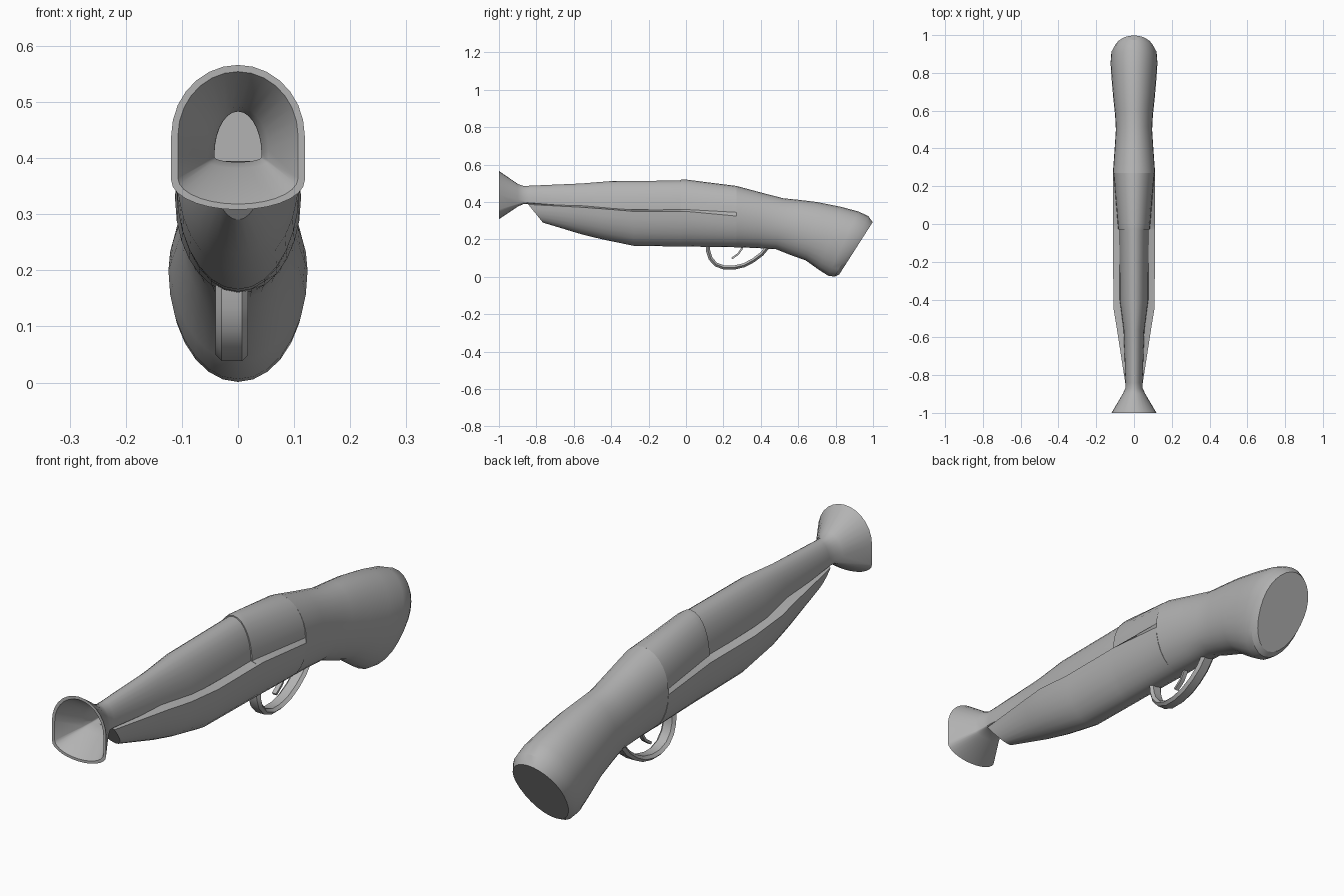
import bpy, bmesh, math

grey = bpy.data.materials.new("plain grey")
grey.diffuse_color = (0.45, 0.45, 0.45, 1)


def finish(name, bm):
    bmesh.ops.remove_doubles(bm, verts=bm.verts, dist=0.0002)
    bmesh.ops.recalc_face_normals(bm, faces=bm.faces)
    mesh = bpy.data.meshes.new(name)
    bm.to_mesh(mesh)
    bm.free()
    mesh.materials.append(grey)
    ob = bpy.data.objects.new(name, mesh)
    bpy.context.collection.objects.link(ob)
    bpy.ops.object.select_all(action='DESELECT')
    ob.select_set(True)
    bpy.context.view_layer.objects.active = ob
    bpy.ops.object.shade_smooth_by_angle(angle=math.radians(30))
    return ob


def loft(name, rings):
    """Skin a list of equal-length point rings and cap both ends."""
    bm = bmesh.new()
    vs = [[bm.verts.new(p) for p in r] for r in rings]
    n = len(vs[0])
    for a, b in zip(vs, vs[1:]):
        for i in range(n):
            j = (i + 1) % n
            bm.faces.new((a[i], a[j], b[j], b[i]))
    bm.faces.new(vs[0])
    bm.faces.new(vs[-1])
    return finish(name, bm)


def section(yt, yb, wu, zu, top, wl, zl, bot, n=14):
    """Half ellipse above, half ellipse below; the ring may lean from yb to yt."""
    pts = []
    for k in range(n + 1):
        a = math.pi * k / n
        pts.append((wu * math.cos(a), zu + (top - zu) * math.sin(a)))
    for k in range(n + 1):
        a = math.pi * (1 + k / n)
        pts.append((wl * math.cos(a), zl + (zl - bot) * math.sin(a)))
    return [(x, yb + (yt - yb) * (z - bot) / (top - bot), z) for x, z in pts]


def sweep(name, path, shape, cx):
    """Sweep a cross-section (x, normal) along a y-z path."""
    rings = []
    for i, (y, z) in enumerate(path):
        a, b = path[max(i - 1, 0)], path[min(i + 1, len(path) - 1)]
        ty, tz = b[0] - a[0], b[1] - a[1]
        d = math.hypot(ty, tz)
        rings.append([(cx + x, y - tz / d * s, z + ty / d * s) for x, s in shape])
    return loft(name, rings)


# stock: trough under the barrel, full shell behind it, leaning butt
stock = [
    (-.85, -.765, .036, .392, .395, .046, .387, .290),
    (-.56, -.56, .050, .382, .385, .090, .372, .228),
    (-.45, -.45, .065, .372, .375, .108, .364, .201),
    (-.28, -.28, .070, .359, .362, .110, .350, .166),
    (-.03, -.03, .075, .360, .363, .110, .350, .162),
    (-.03, -.03, .083, .360, .519, .110, .350, .162),
    (.00, .00, .086, .360, .520, .110, .350, .162),
    (.27, .27, .108, .345, .486, .112, .325, .158),
    (.27, .27, .112, .335, .486, .112, .335, .158),
    (.40, .38, .103, .310, .451, .103, .310, .154),
    (.52, .48, .096, .280, .420, .096, .280, .148),
    (.60, .55, .100, .265, .412, .100, .265, .120),
    (.70, .64, .110, .240, .400, .110, .240, .088),
    (.83, .71, .119, .215, .374, .119, .215, .038),
    (.92, .76, .124, .200, .350, .124, .200, .006),
    (.975, .795, .121, .185, .325, .121, .185, .001),
    (.998, .82, .106, .170, .292, .106, .170, .014),
]
loft("stock", [section(*r) for r in stock])

# barrel: flat-bottomed tube, flared mouth, then the bore going back inside
# rows: y, half width, dome base, top, lower side, bottom
barrel = [
    (.02, .078, .362, .515, .355, .345),
    (-.40, .076, .366, .512, .362, .352),
    (-.56, .055, .380, .499, .374, .366),
    (-.84, .045, .405, .487, .396, .390),
    (-.87, .046, .408, .486, .398, .389),
    (-.90, .060, .415, .497, .390, .375),
    (-1.0, .119, .440, .566, .360, .308),
    (-1.0, .107, .440, .554, .364, .318),
    (-.90, .054, .415, .491, .395, .382),
    (-.86, .042, .408, .483, .402, .393),
    (-.60, .042, .405, .483, .400, .393),
]
loft("barrel", [section(y, y, w, zu, t, w, zl, b) for y, w, zu, t, zl, b in barrel])

# trigger guard and trigger
guard = [(.117, .175), (.119, .135), (.132, .097), (.160, .066), (.205, .049),
         (.255, .049), (.310, .062), (.360, .088), (.405, .122), (.445, .170)]
band = [(.029, 0), (.018, .011), (-.018, .011), (-.029, 0), (-.018, -.011), (.018, -.011)]
sweep("trigger_guard", guard, band, -.011)
bar = [(.009, .005), (-.009, .005), (-.009, -.005), (.009, -.005)]
sweep("trigger", [(.305, .175), (.297, .148), (.280, .123), (.245, .098)], bar, -.011)
